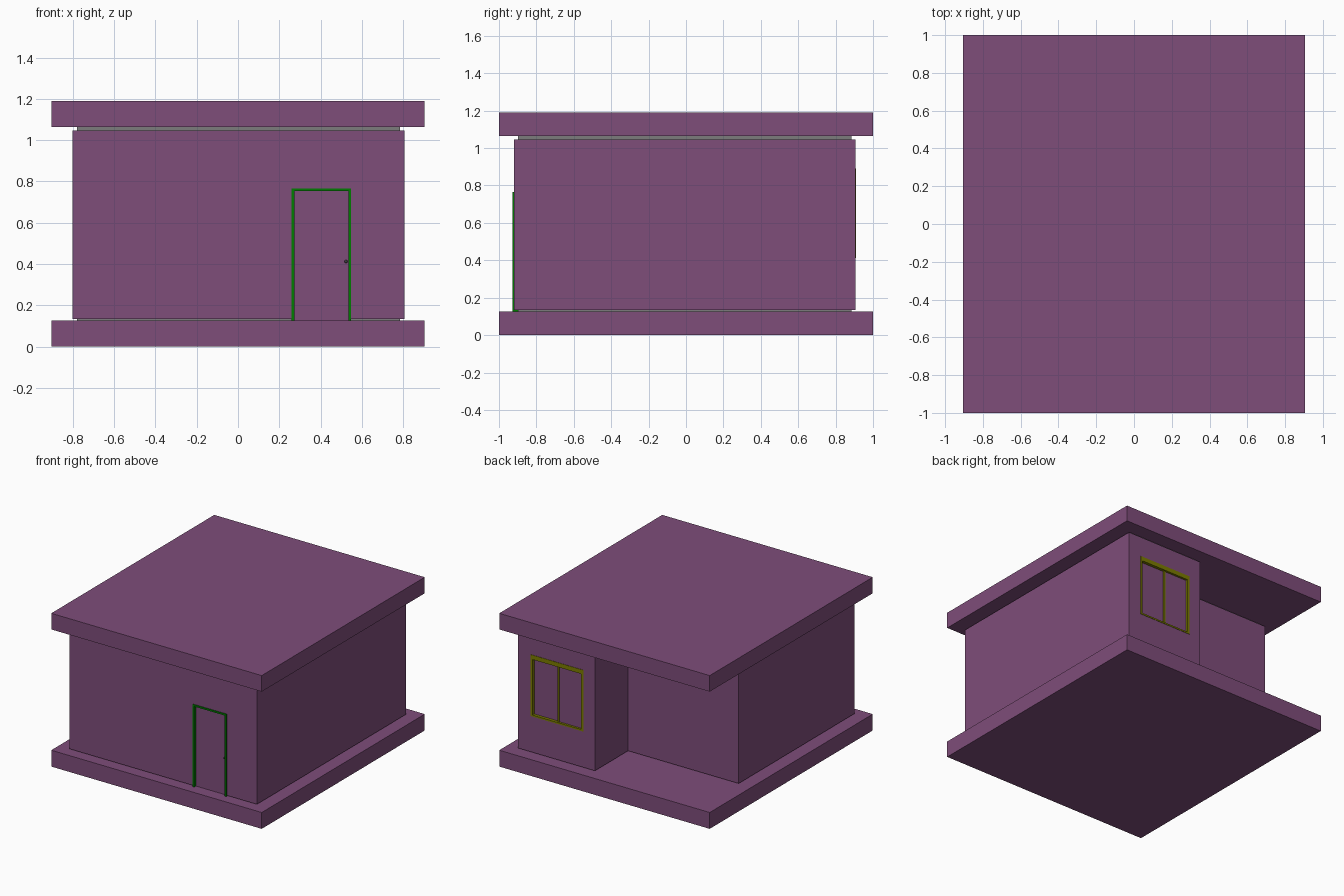
import bpy
import bmesh

if "Cube" in bpy.data.objects:
    bpy.data.objects.remove(bpy.data.objects["Cube"], do_unlink=True)


def material(name, r, g, b):
    m = bpy.data.materials.new(name)
    m.use_nodes = True
    m.diffuse_color = (r, g, b, 1)
    m.node_tree.nodes["Principled BSDF"].inputs["Base Color"].default_value = (r, g, b, 1)
    return m


PURPLE = material("plum plaster", 0.21, 0.074, 0.195)
GREY = material("grey joint", 0.2, 0.2, 0.2)
GREEN = material("green door frame", 0.0, 0.2, 0.0)
OLIVE = material("olive window frame", 0.2, 0.2, 0.0)
DARK = material("dark knob", 0.05, 0.05, 0.05)


def prism(name, outline, z0, z1, mat):
    """Extrude a counter-clockwise plan outline between two heights."""
    bm = bmesh.new()
    base = bm.faces.new([bm.verts.new((x, y, z0)) for x, y in outline])
    top = bmesh.ops.extrude_face_region(bm, geom=[base])["geom"]
    for v in top:
        if isinstance(v, bmesh.types.BMVert):
            v.co.z = z1
    bmesh.ops.recalc_face_normals(bm, faces=bm.faces)
    mesh = bpy.data.meshes.new(name)
    bm.to_mesh(mesh)
    bm.free()
    mesh.materials.append(mat)
    ob = bpy.data.objects.new(name, mesh)
    bpy.context.collection.objects.link(ob)
    return ob


def box(name, x0, x1, y0, y1, z0, z1, mat):
    return prism(name, [(x0, y0), (x1, y0), (x1, y1), (x0, y1)], z0, z1, mat)


# Plan of the house: a rectangle with a porch notch in one back corner
LEFT, RIGHT, FRONT, BACK = 0.807, -0.803, -0.92, 0.907
NOTCH_X, NOTCH_Y = 0.147, 0.5
FLOOR, CEILING = 0.127, 1.065


def plan(inset):
    i = inset
    return [(RIGHT + i, FRONT + i), (LEFT - i, FRONT + i), (LEFT - i, BACK - i),
            (NOTCH_X + i, BACK - i), (NOTCH_X + i, NOTCH_Y - i), (RIGHT + i, NOTCH_Y - i)]


# Floor slab and flat roof
box("floor_slab", -0.904, 0.904, -1, 1, 0, FLOOR, PURPLE)
box("roof_slab", -0.904, 0.904, -1, 1, CEILING, 1.19, PURPLE)

# Walls with recessed grey joints above and below
walls = prism("walls", plan(0), 0.134, 1.047, PURPLE)
prism("lower_joint", plan(0.022), FLOOR, 0.134, GREY)
prism("upper_joint", plan(0.022), 1.047, CEILING, GREY)

# Openings cut into the walls
DOOR = (0.26, 0.548, FLOOR, 0.766)
WINDOW = (0.245, 0.7, 0.413, 0.89)
DEPTH = 0.03


def cut_opening(x0, x1, z0, z1, y):
    cutter = box("opening_cutter", x0, x1, y - DEPTH, y + DEPTH, z0, z1, PURPLE)
    cutter.hide_render = True
    cutter.hide_set(True)
    mod = walls.modifiers.new("opening", "BOOLEAN")
    mod.operation = "DIFFERENCE"
    mod.solver = "EXACT"
    mod.object = cutter


cut_opening(*DOOR, FRONT)
cut_opening(*WINDOW, BACK)


def frame(name, opening, y0, y1, side, top, bottom, mat):
    x0, x1, z0, z1 = opening
    box(name + "_left_jamb", x1 - side, x1, y0, y1, z0, z1, mat)
    box(name + "_right_jamb", x0, x0 + side, y0, y1, z0, z1, mat)
    box(name + "_head", x0 + side, x1 - side, y0, y1, z1 - top, z1, mat)
    if bottom:
        box(name + "_sill", x0 + side, x1 - side, y0, y1, z0, z0 + bottom, mat)


# Front door: frame, leaf and knob
frame("door_frame", DOOR, FRONT - 0.007, FRONT + DEPTH, 0.013, 0.013, 0, GREEN)
box("door_leaf", 0.273, 0.535, FRONT + 0.015, FRONT + DEPTH, FLOOR, 0.753, PURPLE)
bpy.ops.mesh.primitive_uv_sphere_add(segments=12, ring_count=8, radius=0.008,
                                     location=(0.523, FRONT + 0.01, 0.412))
knob = bpy.context.object
knob.name = "door_knob"
knob.data.materials.append(DARK)
bpy.ops.object.shade_smooth_by_angle()

# Back sliding window: frame, two offset panes and the meeting stile
frame("window_frame", WINDOW, BACK - DEPTH, BACK + 0.003, 0.018, 0.034, 0.012, OLIVE)
box("window_left_pane", 0.46, 0.682, BACK - DEPTH, BACK - 0.02, 0.425, 0.856, PURPLE)
box("window_right_pane", 0.263, 0.46, BACK - DEPTH, BACK - 0.014, 0.425, 0.856, PURPLE)
box("window_meeting_stile", 0.46, 0.474, BACK - DEPTH, BACK - 0.008, 0.425, 0.856, OLIVE)
